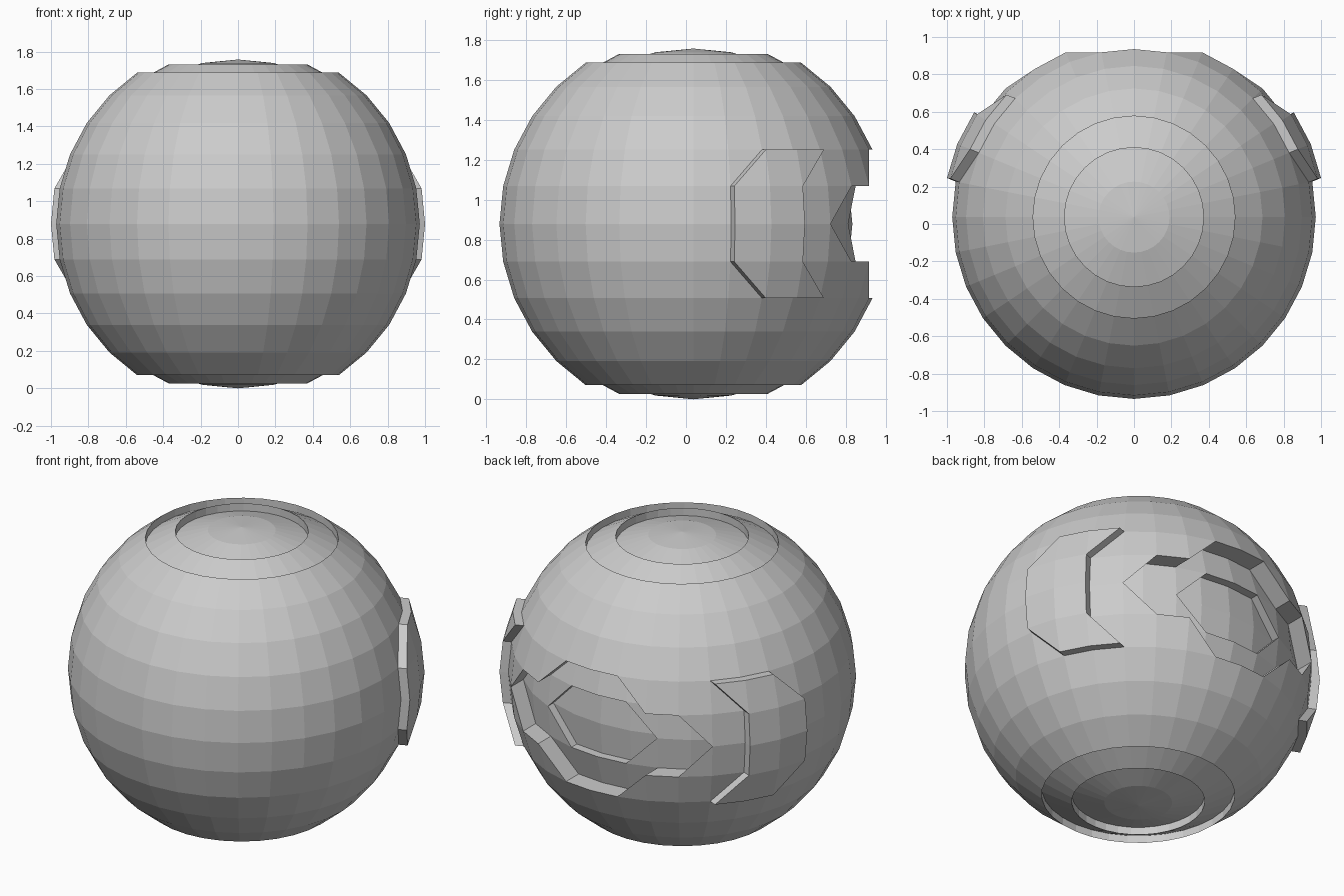
import bpy, bmesh, math
from mathutils import Vector

if "Cube" in bpy.data.objects:
    bpy.data.objects.remove(bpy.data.objects["Cube"])

R = 0.972
STEP = math.pi / 16          # sphere grid step, 11.25 degrees
CENTRE = Vector((0, 0.037, 0.879))

bm = bmesh.new()
bmesh.ops.create_uvsphere(bm, u_segments=32, v_segments=16, radius=R)

# Remember each vertex's grid position: u = turn from the back, v = latitude
U = bm.verts.layers.float.new("grid_u")
V = bm.verts.layers.float.new("grid_v")
for vert in bm.verts:
    x, y, z = vert.co
    vert[U] = round(math.atan2(x, y) / STEP)
    vert[V] = round(math.asin(max(-1, min(1, z / R))) / STEP)


def shift_faces(faces, offset):
    """Extrude a face region and move it by offset."""
    out = bmesh.ops.extrude_face_region(bm, geom=faces)["geom"]
    verts = [g for g in out if isinstance(g, bmesh.types.BMVert)]
    bmesh.ops.translate(bm, verts=verts, vec=offset)
    old = [f for f in faces if f.is_valid]
    if old:
        bmesh.ops.delete(bm, geom=old, context='FACES')


def grid_mid(face):
    n = len(face.verts)
    return sum(v[U] for v in face.verts) / n, sum(v[V] for v in face.verts) / n


def inside(u, v, outline):
    hit = False
    for (u1, v1), (u2, v2) in zip(outline, outline[1:] + outline[:1]):
        if (v1 > v) != (v2 > v) and u < (u2 - u1) * (v - v1) / (v2 - v1) + u1:
            hit = not hit
    return hit


def find(p):
    return next(v for v in bm.verts if (v[U], v[V]) == p)


def patch(outline, offset):
    """Cut a grid outline into the sphere's rear half and shift it."""
    for p, q in zip(outline, outline[1:] + outline[:1]):
        if abs(p[0] - q[0]) == 1 and abs(p[1] - q[1]) == 1:
            a, b = find(p), find(q)
            shared = set(a.link_faces) & set(b.link_faces)
            if len(shared) == 1:
                bmesh.utils.face_split(shared.pop(), a, b)
    faces = [f for f in bm.faces
             if f.calc_center_median().y > 0 and inside(*grid_mid(f), outline)]
    shift_faces(faces, offset)


# Stepped circular recesses at top and bottom
for s in (1, -1):
    for limit, depth in ((5, 0.046), (6, 0.047)):
        cap = [f for f in bm.faces if s * grid_mid(f)[1] > limit + 0.1]
        shift_faces(cap, Vector((0, 0, -s * depth)))

# Raised bracket on each side
bracket = [(7, 1), (6, 2), (5, 2), (4, 2), (5, 1),
           (5, -1), (4, -2), (5, -2), (6, -2), (7, -1)]
for s in (1, -1):
    a = 6 * STEP
    patch([(s * u, v) for u, v in bracket],
          Vector((s * math.sin(a), math.cos(a), 0)) * 0.0505)


def mirrored(quarter):
    """Complete an upper-right quarter outline to all four quarters."""
    upper = quarter + [(-u, v) for u, v in reversed(quarter)]
    return upper + [(u, -v) for u, v in reversed(upper) if v]


# Rear recess with a deeper hexagon inside it
patch(mirrored([(4, 0), (3, 1), (2, 1), (1, 2)]), Vector((0, -0.122, 0)))
patch(mirrored([(2, 0), (1, 1)]), Vector((0, -0.053, 0)))

bmesh.ops.translate(bm, verts=bm.verts, vec=CENTRE)
bmesh.ops.recalc_face_normals(bm, faces=bm.faces)
mesh = bpy.data.meshes.new("ball_shell")
bm.to_mesh(mesh)
bm.free()
shell = bpy.data.objects.new("ball_shell", mesh)
bpy.context.collection.objects.link(shell)
